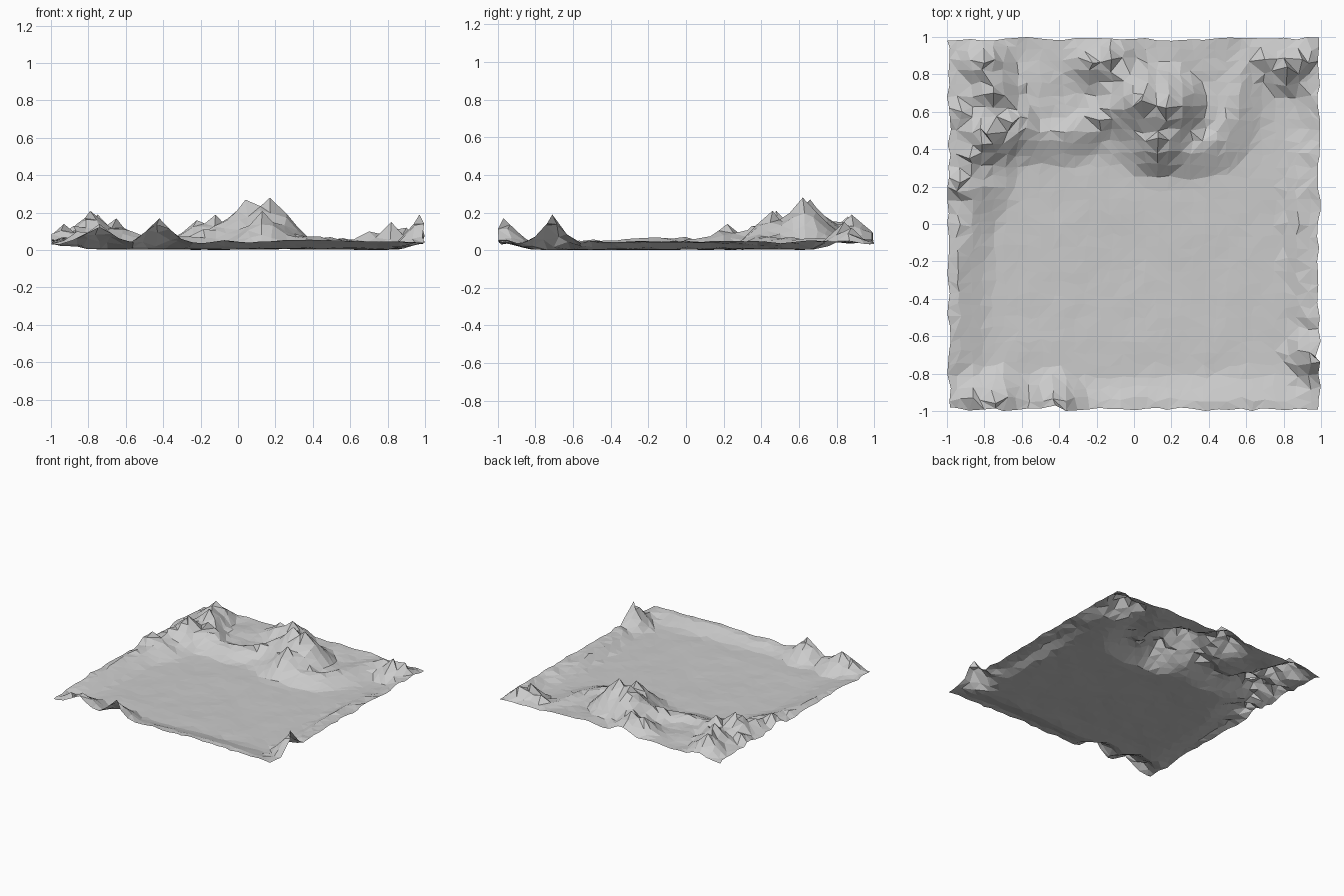
import bpy, bmesh, math, random
from mathutils import Vector, noise

if "Cube" in bpy.data.objects:
    bpy.data.objects.remove(bpy.data.objects["Cube"])

random.seed(4)
N = 32  # grid cells per side

# Outline of the flat valley floor
FLOOR = [(-.86, -.82), (.84, -.81), (.83, -.3), (.83, .2), (.86, .6), (.80, .74),
         (.64, .80), (.63, .58), (.55, .40), (.40, .28), (.08, .24), (-.12, .32),
         (-.35, .38), (-.58, .32), (-.64, .10), (-.84, -.2)]

# Sharp peaks: x, y, height, radius
PEAKS = [(.17, .62, .28, .28), (.04, .66, .27, .28), (.13, .46, .21, .22),
         (-.12, .88, .19, .23), (-.22, .86, .16, .20), (-.02, .80, .14, .18),
         (-.79, .48, .21, .23), (-.65, .54, .17, .21), (-.75, .70, .19, .21),
         (-.80, .86, .18, .21), (-.92, .60, .11, .17),
         (-.93, .22, .14, .18), (-.88, .35, .13, .18),
         (-.42, -.97, .17, .19), (-.74, -.96, .14, .20), (-.86, -.93, .10, .16),
         (.97, -.71, .19, .16), (.82, .84, .15, .16), (.70, .88, .10, .15),
         (.90, .88, .12, .14)]

# Ridge lines: points with crest height, and half width
RIDGES = [([(-.75, .48, .11), (-.5, .48, .08), (-.32, .49, .08), (-.12, .60, .14), (.04, .64, .20),
            (.17, .61, .22)], .16),
          ([(.13, .46, .15), (.30, .41, .085), (.44, .45, .075), (.53, .60, .07),
            (.57, .78, .065), (.62, .92, .06)], .18),
          ([(-.12, .88, .13), (.04, .66, .18)], .2),
          ([(-.97, -.7, .05), (-.95, -.3, .065), (-.92, .0, .075), (-.82, .2, .08)], .17),
          ([(.93, -.5, .05), (.90, -.2, .06), (.90, .1, .06), (.93, .4, .045)], .1),
          ([(.1, -.97, .045), (.37, -.97, .065), (.75, -.96, .05)], .17)]


def seg(p, a, b):
    """Distance from p to segment ab, and the position along it."""
    a2, b2 = Vector(a[:2]), Vector(b[:2])
    d = b2 - a2
    t = max(0, min(1, (p - a2).dot(d) / d.length_squared))
    return (p - a2 - d * t).length, t


def inside(p):
    r = False
    for a, b in zip(FLOOR, FLOOR[1:] + FLOOR[:1]):
        if (a[1] > p.y) != (b[1] > p.y):
            if p.x < (b[0] - a[0]) * (p.y - a[1]) / (b[1] - a[1]) + a[0]:
                r = not r
    return r


def height(x, y):
    p = Vector((x, y))
    n = noise.noise(Vector((x * 2.3, y * 2.3, 3)))
    n2 = noise.noise(Vector((x * 7, y * 7, 7)))
    floor = .005 + .005 * n + .004 * n2
    z = floor
    # raised land and rim outside the valley floor, lower at the corners
    if not inside(p):
        d = min(seg(p, a, b)[0] for a, b in zip(FLOOR, FLOOR[1:] + FLOOR[:1]))
        t = min(1, d / .15)
        corner = max(0, 1 - math.hypot(1 - abs(x), 1 - abs(y)) / .3)
        z += t * t * (3 - 2 * t) * (.04 - .016 * corner + .015 * n + .012 * n2)
    # ridges
    for pts, w in RIDGES:
        for a, b in zip(pts, pts[1:]):
            d, t = seg(p, a, b)
            f = max(0, 1 - d / w)
            z = max(z, floor + (a[2] + (b[2] - a[2]) * t - floor) * f * (1 + .1 * n2))
    # peaks
    for px, py, h, r in PEAKS:
        d = math.hypot(x - px, y - py)
        z = max(z, floor + (h - floor) * max(0, 1 - d / r) ** 1.1 * (1 + .15 * n2 * min(1, d / .05)))
    return max(0, z)


# Jittered grid points
step = 2 / N
pos = {}
for i in range(N + 1):
    for j in range(N + 1):
        c = []
        for k in (i, j):
            v = -1 + k * step
            if k in (0, N):
                v *= random.uniform(.978, 1)
            else:
                v += random.uniform(-.25, .25) * step
            c.append(v)
        pos[i, j] = c
# Put a point exactly on each summit
for px, py, h, r in PEAKS:
    key = min(pos, key=lambda k: math.hypot(pos[k][0] - px, pos[k][1] - py))
    if 0 < key[0] < N and 0 < key[1] < N or h > .15:
        pos[key] = [px, py]

bm = bmesh.new()
vert = {k: bm.verts.new((x, y, height(x, y))) for k, (x, y) in pos.items()}
for i in range(N):
    for j in range(N):
        a, b, c, d = vert[i, j], vert[i + 1, j], vert[i + 1, j + 1], vert[i, j + 1]
        # split along the flatter diagonal
        if abs(a.co.z - c.co.z) < abs(b.co.z - d.co.z):
            bm.faces.new((a, b, c))
            bm.faces.new((a, c, d))
        else:
            bm.faces.new((a, b, d))
            bm.faces.new((b, c, d))

low = min(v.co.z for v in bm.verts)
for v in bm.verts:
    v.co.z -= low

# Terrain object, one grey colour, flat faces
mesh = bpy.data.meshes.new("terrain")
bm.to_mesh(mesh)
bm.free()
mat = bpy.data.materials.new("stone grey")
mat.diffuse_color = (.6, .6, .6, 1)
mat.use_nodes = True
mat.node_tree.nodes["Principled BSDF"].inputs["Base Color"].default_value = mat.diffuse_color
mesh.materials.append(mat)
obj = bpy.data.objects.new("terrain", mesh)
bpy.context.collection.objects.link(obj)
